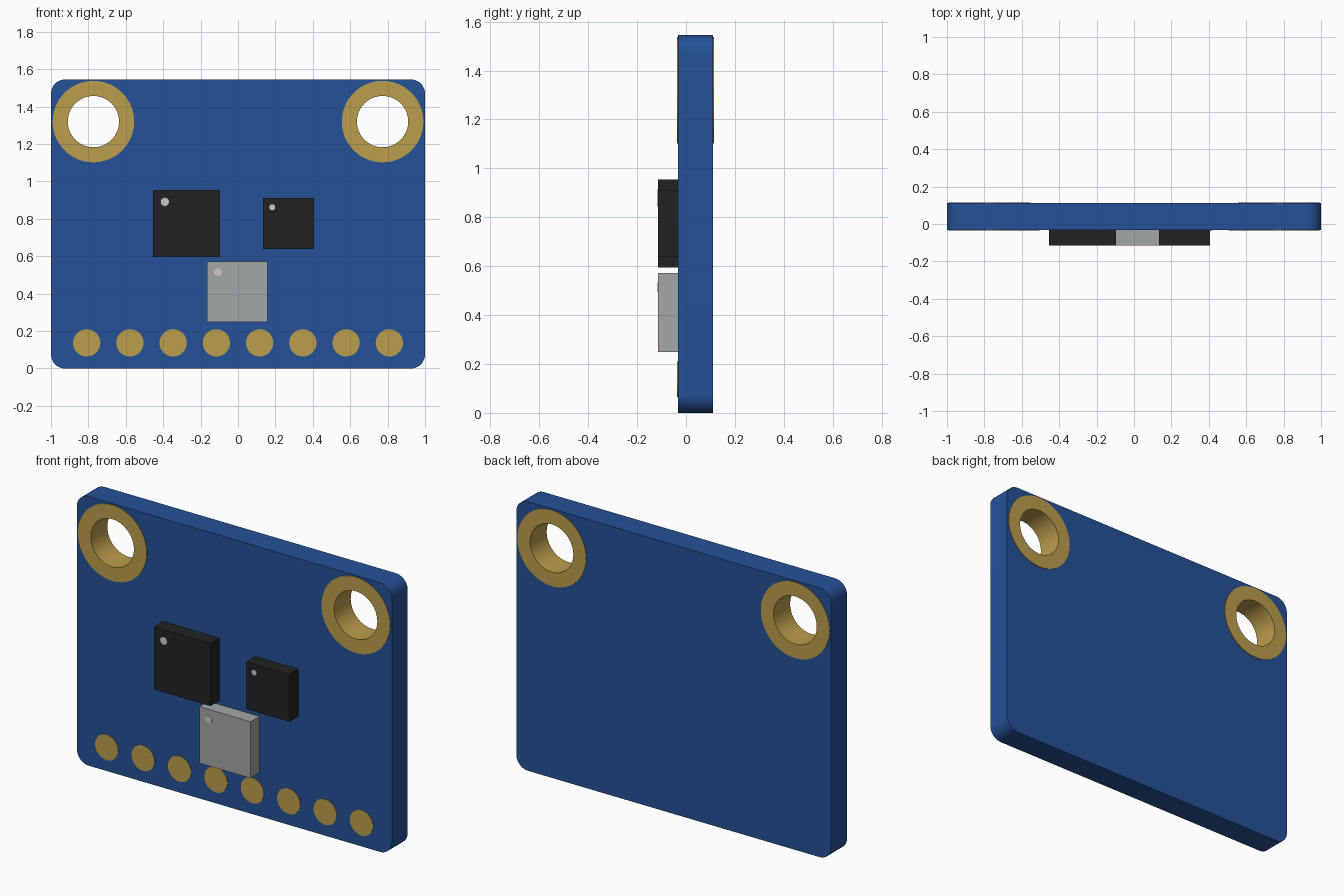
import bpy, bmesh, math

if "Cube" in bpy.data.objects:
    bpy.data.objects.remove(bpy.data.objects["Cube"])

FRONT, BACK = -0.033, 0.111      # board faces along y
CHIP_Y = -0.114                  # chip tops
TAU = 2 * math.pi


def material(name, rgb):
    m = bpy.data.materials.new(name)
    m.diffuse_color = (*rgb, 1)
    m.use_nodes = True
    m.node_tree.nodes["Principled BSDF"].inputs["Base Color"].default_value = m.diffuse_color
    return m


BLUE = material("board_blue", (0.018, 0.083, 0.31))
GOLD = material("pad_gold", (0.50, 0.34, 0.072))
BLACK = material("chip_black", (0.016, 0.016, 0.017))
GREY = material("chip_grey", (0.37, 0.385, 0.39))
WHITE = material("marker_white", (0.68, 0.68, 0.68))


def finish(name, bm, mat, smooth=True):
    bmesh.ops.recalc_face_normals(bm, faces=bm.faces)
    me = bpy.data.meshes.new(name)
    bm.to_mesh(me)
    bm.free()
    ob = bpy.data.objects.new(name, me)
    bpy.context.collection.objects.link(ob)
    if mat:
        me.materials.append(mat)
    if smooth:
        shade(ob)
    return ob


def activate(ob):
    bpy.ops.object.select_all(action='DESELECT')
    ob.select_set(True)
    bpy.context.view_layer.objects.active = ob


def shade(ob):
    activate(ob)
    bpy.ops.object.shade_smooth_by_angle(angle=math.radians(30))


def circle(x, z, r, n):
    return [(x + r * math.cos(TAU * i / n), z + r * math.sin(TAU * i / n))
            for i in range(n)]


def prism(name, outline, y0, y1, mat, smooth=True):
    """Extrude an (x, z) outline from y0 to y1."""
    bm = bmesh.new()
    face = bm.faces.new([bm.verts.new((x, y0, z)) for x, z in outline])
    ext = bmesh.ops.extrude_face_region(bm, geom=[face], use_keep_orig=True)
    for v in ext["geom"]:
        if isinstance(v, bmesh.types.BMVert):
            v.co.y = y1
    return finish(name, bm, mat, smooth)


def ring(name, x, z, r_in, r_out, y0, y1, mat, n=64):
    """Closed tube along y."""
    bm = bmesh.new()
    loops = [[bm.verts.new((px, y, pz)) for px, pz in circle(x, z, r, n)]
             for r, y in ((r_in, y0), (r_out, y0), (r_out, y1), (r_in, y1))]
    for a, b in zip(loops, loops[1:] + loops[:1]):
        for i in range(n):
            j = (i + 1) % n
            bm.faces.new((a[i], a[j], b[j], b[i]))
    return finish(name, bm, mat)


# Circuit board with rounded corners
W, H, R, SEG = 1.0, 1.545, 0.075, 10
outline = []
for k, (cx, cz) in enumerate([(W - R, H - R), (R - W, H - R), (R - W, R), (W - R, R)]):
    for i in range(SEG + 1):
        a = math.pi / 2 * (k + i / SEG)
        outline.append((cx + R * math.cos(a), cz + R * math.sin(a)))
board = prism("circuit_board", outline, FRONT, BACK, BLUE, smooth=False)

# Mounting holes and their plated rings
HOLE_X, HOLE_Z, HOLE_R = 0.773, 1.32, 0.137
for side, sx in (("left", -1), ("right", 1)):
    cutter = prism("hole_cutter", circle(sx * HOLE_X, HOLE_Z, HOLE_R + 0.001, 64),
                   -0.3, 0.3, None, smooth=False)
    cutter.hide_render = True
    mod = board.modifiers.new("hole", 'BOOLEAN')
    mod.operation, mod.solver, mod.object = 'DIFFERENCE', 'EXACT', cutter
    activate(board)
    bpy.ops.object.modifier_apply(modifier=mod.name)
    bpy.data.objects.remove(cutter)
    ring(f"mounting_ring_{side}", sx * HOLE_X, HOLE_Z, HOLE_R, 0.218,
         FRONT - 0.003, BACK + 0.003, GOLD)
shade(board)

# Row of solder pads
for i in range(8):
    prism(f"solder_pad_{i + 1}", circle((i - 3.5) * 0.2312, 0.137, 0.073, 48),
          FRONT - 0.003, FRONT + 0.01, GOLD)

# Chips with pin-one markers: name, centre x/z, size, marker x/z/radius
for name, x, z, s, mx, mz, mr, mat in (
        ("main_chip", -0.275, 0.775, 0.36, -0.391, 0.891, 0.022, BLACK),
        ("small_chip", 0.271, 0.775, 0.272, 0.183, 0.862, 0.016, BLACK),
        ("sensor_chip", -0.003, 0.411, 0.324, -0.107, 0.515, 0.021, GREY)):
    h = s / 2
    prism(name, [(x - h, z - h), (x + h, z - h), (x + h, z + h), (x - h, z + h)],
          CHIP_Y, FRONT + 0.005, mat, smooth=False)
    prism(f"{name}_marker", circle(mx, mz, mr, 32), CHIP_Y - 0.002, CHIP_Y + 0.005, WHITE)
